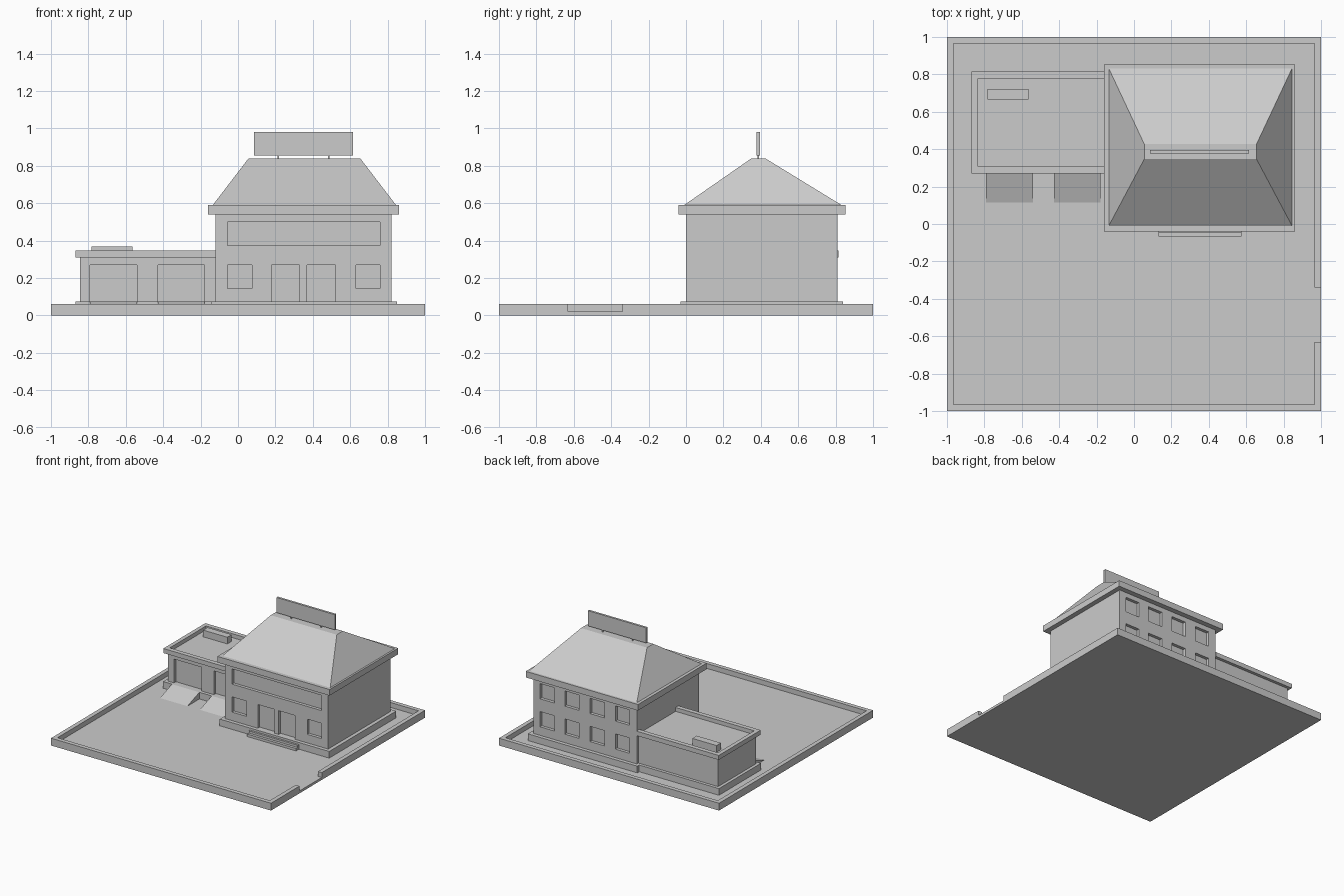
import bpy, bmesh

if "Cube" in bpy.data.objects:
    bpy.data.objects.remove(bpy.data.objects["Cube"])


def mesh_object(name, bm):
    bmesh.ops.recalc_face_normals(bm, faces=bm.faces)
    mesh = bpy.data.meshes.new(name)
    bm.to_mesh(mesh)
    bm.free()
    obj = bpy.data.objects.new(name, mesh)
    bpy.context.collection.objects.link(obj)
    return obj


def add_box(bm, x, y, z):
    """Add a box spanning the given ranges; returns its vertices."""
    verts = bmesh.ops.create_cube(bm, size=1)["verts"]
    for v in verts:
        for i, (lo, hi) in enumerate((x, y, z)):
            v.co[i] = lo if v.co[i] < 0 else hi
    return verts


def boxes(name, *ranges):
    bm = bmesh.new()
    for r in ranges:
        add_box(bm, *r)
    return mesh_object(name, bm)


def prism(name, outline, z0, z1):
    """Extrude a flat outline from z0 to z1."""
    bm = bmesh.new()
    face = bm.faces.new([bm.verts.new((x, y, z0)) for x, y in outline])
    ext = bmesh.ops.extrude_face_region(bm, geom=[face])["geom"]
    for v in ext:
        if isinstance(v, bmesh.types.BMVert):
            v.co.z = z1
    return mesh_object(name, bm)


def cut(obj, *ranges):
    """Recess box-shaped openings into a wall block."""
    cutter = boxes("opening_cutter", *ranges)
    cutter.hide_render = True
    mod = obj.modifiers.new("openings", 'BOOLEAN')
    mod.object, mod.operation, mod.solver = cutter, 'DIFFERENCE', 'EXACT'
    bpy.context.view_layer.objects.active = obj
    bpy.ops.object.modifier_apply(modifier=mod.name)
    bpy.data.objects.remove(cutter)


G = 0.02      # ground level of the yard
D = 0.025     # recess depth
C = 0.965     # inner edge of the curb

# Yard slab and curb with a driveway gap on the right
boxes("yard_slab", ((-C, C), (-C, C), (0, G)))
boxes("curb_base", ((C, 1), (-0.63, -0.34), (0, G)))
prism("curb", [(1, -0.34), (1, 1), (-1, 1), (-1, -1), (1, -1), (1, -0.63),
               (C, -0.63), (C, -C), (-C, -C), (-C, C), (C, C), (C, -0.34)], 0, 0.06)

# Main building with recessed windows, doors and front panel
main = boxes("main_walls", ((-0.12, 0.82), (0, 0.81), (G, 0.55)))
low, high = (0.145, 0.27), (0.375, 0.50)
front, back = (-0.1, D), (0.81 - D, 0.9)
openings = [((-0.055, 0.76), front, high)]
openings += [((x, x + 0.13), front, low) for x in (-0.055, 0.63)]
openings += [((x, x + 0.15), front, (0.075, 0.27)) for x in (0.18, 0.37)]
openings += [((x, x + 0.13), back, z)
             for x in (-0.055, 0.175, 0.405, 0.63) for z in (low, high)]
cut(main, *openings)
boxes("main_plinth", ((-0.145, 0.85), (-0.03, 0.84), (G, 0.075)))
boxes("main_cornice", ((-0.16, 0.86), (-0.04, 0.852), (0.54, 0.59)))
boxes("entrance_steps", ((0.13, 0.575), (-0.068, -0.03), (G, 0.04)),
      ((0.13, 0.575), (-0.046, -0.03), (0.04, 0.058)))

# Hipped roof with a flat top
bm = bmesh.new()
for v in add_box(bm, (-0.135, 0.845), (-0.01, 0.832), (0.59, 0.838)):
    if v.co.z > 0.7:
        v.co.x = 0.055 if v.co.x < 0.3 else 0.655
        v.co.y = 0.347 if v.co.y < 0.4 else 0.427
mesh_object("hip_roof", bm)

# Blank rooftop board on two posts
boxes("roof_board", ((0.085, 0.615), (0.378, 0.396), (0.855, 0.98)))
boxes("board_posts", *[((x - 0.004, x + 0.004), (0.383, 0.391), (0.83, 0.86))
                       for x in (0.215, 0.485)])

# Garage wing with two recessed doors
garage = boxes("garage_walls", ((-0.845, -0.12), (0.297, 0.79), (G, 0.315)))
doors = [(-0.79, -0.54), (-0.428, -0.178)]
cut(garage, *[(d, (0.2, 0.297 + D), (0.075, 0.27)) for d in doors])
boxes("garage_plinth", ((-0.87, -0.12), (0.27, 0.815), (G, 0.075)))
prism("garage_parapet", [(-0.12, 0.27), (-0.12, 0.307), (-0.835, 0.307), (-0.835, 0.778),
                         (-0.12, 0.778), (-0.12, 0.815), (-0.868, 0.815), (-0.868, 0.27)],
      0.31, 0.347)
boxes("roof_vent_unit", ((-0.783, -0.563), (0.665, 0.722), (0.315, 0.37)))

# Ramps up to the garage doors
for d in doors:
    bm = bmesh.new()
    for v in add_box(bm, d, (0.115, 0.27), (G, 0.075)):
        if v.co.y < 0.2:
            v.co.z = G
    bmesh.ops.remove_doubles(bm, verts=bm.verts, dist=1e-4)
    mesh_object("garage_ramp", bm)
